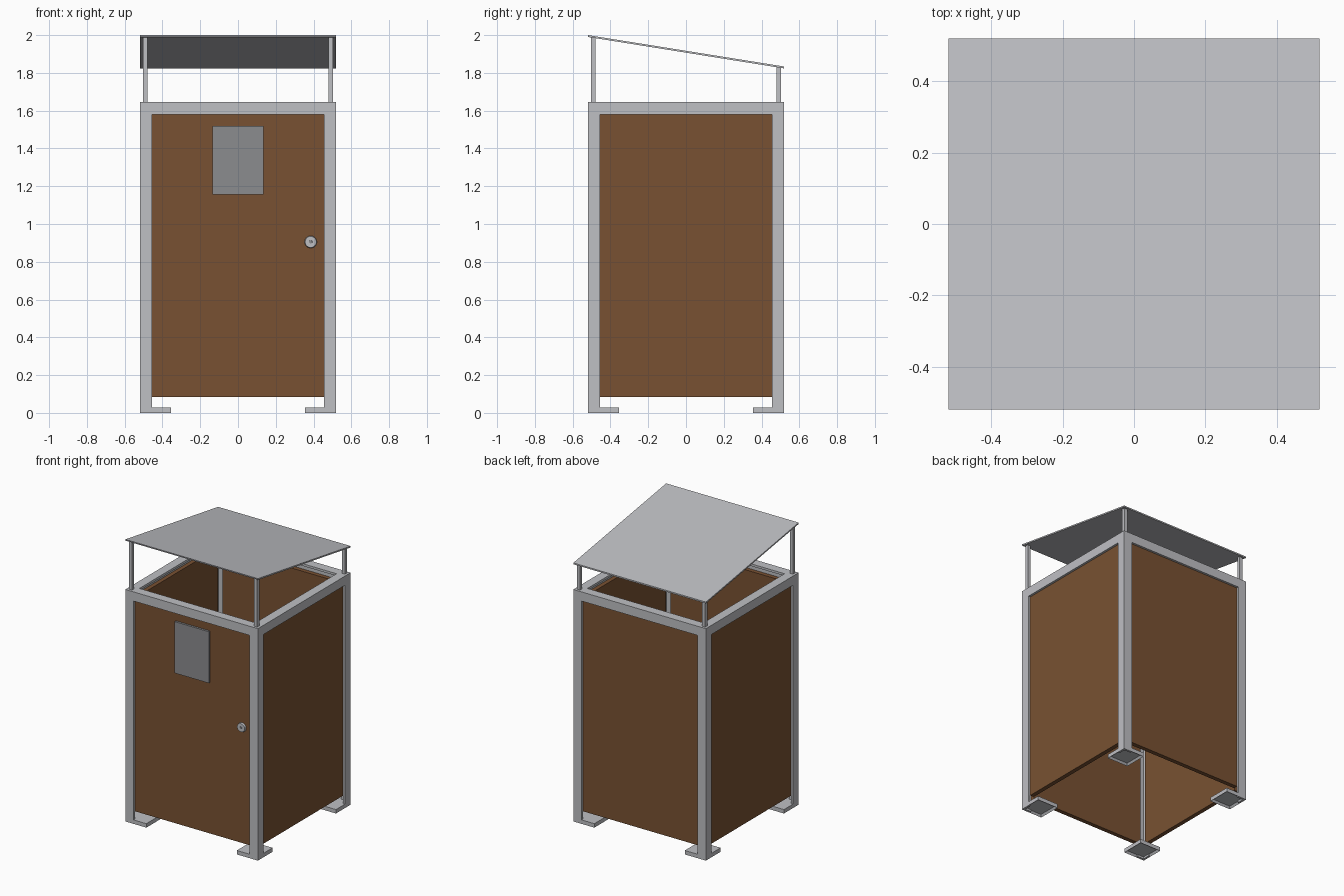
import bpy, bmesh, math
from mathutils import Matrix, Vector

cube = bpy.data.objects.get("Cube")
if cube:
    bpy.data.objects.remove(cube, do_unlink=True)


def material(name, rgb):
    m = bpy.data.materials.new(name)
    m.use_nodes = True
    m.diffuse_color = (*rgb, 1)
    m.node_tree.nodes["Principled BSDF"].inputs["Base Color"].default_value = (*rgb, 1)
    return m


STEEL = material("light grey steel", (0.52, 0.525, 0.55))
WOOD = material("brown board", (0.19, 0.083, 0.032))
GLASS = material("window grey", (0.26, 0.265, 0.275))

H = 0.52      # half width of the booth
W = 0.065     # angle leg width
T = 0.016     # angle thickness
TOP = 1.645   # top of the frame


def finish(name, bm, mat, turn=0):
    bmesh.ops.recalc_face_normals(bm, faces=bm.faces)
    bmesh.ops.rotate(bm, verts=bm.verts, matrix=Matrix.Rotation(turn, 3, 'Z'))
    mesh = bpy.data.meshes.new(name)
    bm.to_mesh(mesh)
    bm.free()
    mesh.materials.append(mat)
    ob = bpy.data.objects.new(name, mesh)
    bpy.context.collection.objects.link(ob)
    return ob


def box_bm(lo, hi):
    bm = bmesh.new()
    bmesh.ops.create_cube(bm, size=1)
    lo, hi = Vector(lo), Vector(hi)
    for v in bm.verts:
        v.co = Vector([a + (b - a) * (c + 0.5) for a, b, c in zip(lo, hi, v.co)])
    return bm


def box(name, lo, hi, mat, turn=0):
    return finish(name, box_bm(lo, hi), mat, turn)


# Corner posts of angle steel, and hollow feet
sides = ["front_left", "back_left", "back_right", "front_right"]
for i, side in enumerate(sides):
    turn = i * math.pi / 2
    bm = bmesh.new()
    profile = [(H, -H), (H, W - H), (H - T, W - H), (H - T, T - H), (H - W, T - H), (H - W, -H)]
    face = bm.faces.new([bm.verts.new((x, y, 0)) for x, y in profile])
    ext = bmesh.ops.extrude_face_region(bm, geom=[face])
    bmesh.ops.translate(bm, vec=(0, 0, TOP - T),
                        verts=[g for g in ext["geom"] if isinstance(g, bmesh.types.BMVert)])
    finish(side + "_post", bm, STEEL, turn)

    bm = box_bm((H - 0.165, -H, 0), (H, 0.165 - H, 0.028))
    bottom = min(bm.faces, key=lambda f: f.calc_center_median().z)
    bmesh.ops.inset_region(bm, faces=[bottom], thickness=T)
    bmesh.ops.translate(bm, verts=bottom.verts, vec=(0, 0, 0.014))
    finish(side + "_foot", bm, STEEL, turn)

# Top frame: an angle section carried round a square
section = [(H, TOP - W), (H, TOP), (H - W, TOP), (H - W, TOP - T), (H - T, TOP - T), (H - T, TOP - W)]
bm = bmesh.new()
loops = [[bm.verts.new((r * sx, r * sy, z)) for sx, sy in ((1, -1), (1, 1), (-1, 1), (-1, -1))]
         for r, z in section]
for a, b in zip(loops, loops[1:] + loops[:1]):
    for k in range(4):
        n = (k + 1) % 4
        bm.faces.new((a[k], a[n], b[n], b[k]))
finish("top_frame", bm, STEEL)

# Wall boards set behind the angle legs
P = H - W
for i, name in enumerate(["front_door", "left_wall", "back_wall", "right_wall"]):
    box(name, (-P, T - H, 0.083), (P, T + 0.03 - H, TOP - W), WOOD, i * math.pi / 2)

# Window plate on the door
box("door_window", (-0.135, -H + 0.001, 1.155), (0.135, T - H + 0.002, 1.52), GLASS)


# Door knob: round plate with a small keyhole
def disc(name, radius, y0, y1, mat):
    bm = bmesh.new()
    bmesh.ops.create_cone(bm, cap_ends=True, segments=24, radius1=radius, radius2=radius * 0.9,
                          depth=y1 - y0,
                          matrix=Matrix.Translation((0.385, (y0 + y1) / 2, 0.905))
                          @ Matrix.Rotation(math.pi / 2, 4, 'X'))
    return finish(name, bm, mat)


disc("door_knob", 0.033, -H + 0.002, T - H + 0.002, STEEL)
disc("keyhole", 0.009, -H, -H + 0.004, GLASS)

# Sloping roof sheet on four slim struts
SLOPE = -0.16
bm = box_bm((-H, -H, -0.01), (H, H, 0))
for v in bm.verts:
    v.co.z += 2.0 + SLOPE * (v.co.y + H)
    if v.co.y < 0 and v.co.z < 1.995:
        v.co.y += 0.002
finish("roof", bm, STEEL)
for sx, lr in ((1, "left"), (-1, "right")):
    for sy, fb in ((-1, "front"), (1, "back")):
        x, y, r = sx * 0.491, sy * 0.491, 0.012
        bm = box_bm((x - r, y - r, TOP), (x + r, y + r, 2))
        for v in bm.verts:
            if v.co.z > 1.9:
                v.co.z = 1.993 + SLOPE * (v.co.y + H)
        finish(f"{fb}_{lr}_roof_strut", bm, STEEL)
